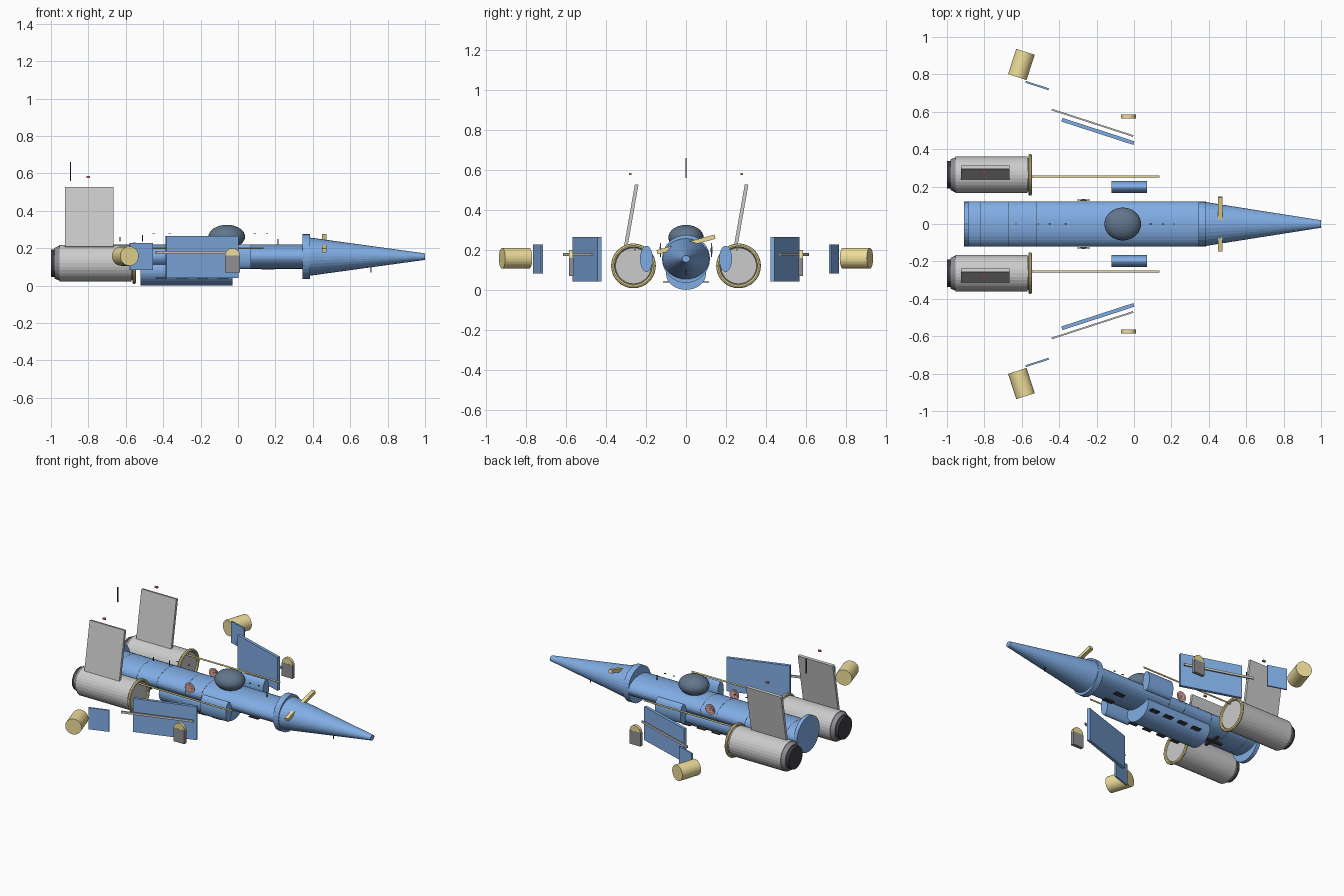
import bpy, math
from mathutils import Matrix, Vector

if "Cube" in bpy.data.objects:
    bpy.data.objects.remove(bpy.data.objects["Cube"])

def mat(name, r, g, b):
    m = bpy.data.materials.new(name)
    m.diffuse_color = (r, g, b, 1)
    m.use_nodes = True
    m.node_tree.nodes["Principled BSDF"].inputs["Base Color"].default_value = m.diffuse_color
    return m

BLUE = mat("blue_paint", 0.22, 0.42, 0.78)
GOLD = mat("brass", 0.85, 0.72, 0.32)
GLASS = mat("dark_glass", 0.12, 0.18, 0.26)
DARK = mat("black_metal", 0.05, 0.05, 0.06)
RED = mat("red_marking", 0.75, 0.2, 0.18)
STEEL = mat("dark_steel", 0.28, 0.28, 0.3)

def finish(name, m, loc, rot=(0, 0, 0), scale=(1, 1, 1)):
    o = bpy.context.object
    o.name = name
    o.location, o.rotation_euler, o.scale = loc, rot, scale
    if m:
        o.data.materials.append(m)
    return o

def box(name, loc, size, m=None, rot=(0, 0, 0)):
    bpy.ops.mesh.primitive_cube_add(size=1)
    return finish(name, m, loc, rot, size)

def tube(name, x0, x1, y, z, r0, r1, m=None, flat=(1, 1), sides=32):
    """Cylinder or cone along x; flat = (y, z) radius factors."""
    bpy.ops.mesh.primitive_cone_add(vertices=sides, radius1=r0, radius2=r1, depth=x1 - x0)
    o = bpy.context.object
    o.data.transform(Matrix.Rotation(math.pi / 2, 4, 'Y'))
    return finish(name, m, ((x0 + x1) / 2, y, z), scale=(1, flat[0], flat[1]))

def disc(name, loc, r, depth, m=None, rz=0, sides=32):
    """Cylinder along y, turned about z."""
    bpy.ops.mesh.primitive_cylinder_add(vertices=sides, radius=r, depth=depth)
    bpy.context.object.data.transform(Matrix.Rotation(math.pi / 2, 4, 'X'))
    return finish(name, m, loc, (0, 0, rz))

# Fuselage: flattened body, round end plate and collar, nose cone
ZC = 0.155
FLAT = (1, 0.54)
tube("fuselage", -0.9, 0.36, 0, ZC, 0.12, 0.12, BLUE, FLAT)
tube("rear_plate", -0.91, -0.885, 0, ZC, 0.12, 0.12, BLUE)
tube("nose_collar", 0.345, 0.385, 0, ZC, 0.12, 0.12, BLUE)
tube("nose_cone", 0.385, 1.0, 0, ZC, 0.117, 0.02, BLUE, (1, 0.87))
for x in (-0.82, -0.67, -0.52, -0.31, -0.19):
    tube("panel_line", x - 0.001, x + 0.001, 0, ZC, 0.1207, 0.1207, DARK, FLAT)

# Belly pod with dark panels either side and tail hook
tube("belly_pod", -0.52, -0.03, 0, 0.08, 0.1, 0.1, BLUE, (1, 0.8))
for s in (-1, 1):
    for x in (-0.08, -0.19, -0.30, -0.41):
        box("belly_panel", (x, s * 0.097, 0.04), (0.06, 0.036, 0.006), DARK)
    box("nose_panel", (0.16, s * 0.05, 0.088), (0.07, 0.03, 0.006), DARK)
box("tail_hook", (-0.62, 0, 0.075), (0.15, 0.02, 0.012), DARK)
box("tail_hook_crossbar", (-0.62, 0, 0.075), (0.02, 0.12, 0.012), DARK)

# Canopy
bpy.ops.mesh.primitive_uv_sphere_add(segments=32, ring_count=16, radius=1)
finish("canopy", GLASS, (-0.06, 0, 0.262), scale=(0.098, 0.088, 0.063))

# Tilted brass bar through the nose
box("nose_bar", (0.462, 0, 0.227), (0.025, 0.3, 0.022), GOLD, (math.radians(15), 0, 0))

SWEEP = math.radians(18)
for s in (-1, 1):
    a = -s * SWEEP
    # Engine, intake ring and nozzle
    y, z = s * 0.263, 0.12
    tube("engine", -0.955, -0.57, y, z, 0.098, 0.098)
    tube("engine_face", -0.57, -0.555, y, z, 0.09, 0.09)
    bpy.ops.mesh.primitive_torus_add(major_radius=0.102, minor_radius=0.01,
                                     major_segments=32, minor_segments=8)
    finish("engine_ring", GOLD, (-0.555, y, z), (0, math.pi / 2, 0))
    tube("nozzle_ring", -0.98, -0.955, y, z, 0.082, 0.094, STEEL)
    tube("nozzle", -1.0, -0.975, y, z, 0.074, 0.074, DARK)
    # Tail fin (both lean the same way) and its light
    box("tail_fin", (-0.795, s * 0.275, 0.367), (0.26, 0.018, 0.325), None,
        (math.radians(-10), 0, 0))
    box("fin_light", (-0.8, s * 0.278, 0.58), (0.02, 0.012, 0.01), RED)
    # Upright wing panels and rail
    box("wing_panel", (-0.193, s * 0.495, 0.153), (0.405, 0.02, 0.225), BLUE, (0, 0, a))
    box("wing_rail", (-0.222, s * 0.541, 0.177), (0.458, 0.009, 0.014), None, (0, 0, a))
    box("wing_tip_panel", (-0.517, s * 0.74, 0.155), (0.13, 0.01, 0.145), BLUE, (0, 0, a))
    disc("wing_tip_pod", (-0.602, s * 0.853, 0.158), 0.052, 0.142, GOLD, a)
    # Round-topped pylon
    box("pylon", (-0.03, s * 0.575, 0.115), (0.08, 0.022, 0.09), STEEL)
    disc("pylon_cap", (-0.03, s * 0.575, 0.16), 0.04, 0.02, GOLD)
    # Side intake and long gun barrel
    tube("side_intake", -0.12, 0.07, s * 0.198, ZC, 0.032, 0.032, BLUE, (1, 2.05))
    tube("gun_barrel", -0.57, 0.135, s * 0.254, 0.2, 0.005, 0.005, GOLD, sides=12)
    # Round markings
    disc("marking_outer", (-0.27, s * 0.128, 0.2), 0.035, 0.004)
    disc("marking_ring", (-0.27, s * 0.128, 0.2), 0.028, 0.006, RED)
    disc("marking_inner", (-0.27, s * 0.128, 0.2), 0.018, 0.008)
    disc("marking_dot", (-0.27, s * 0.128, 0.2), 0.010, 0.010, RED)

# Thin aerials: x, bottom z, top z
for x, z0, z1 in ((-0.895, 0.56, 0.66), (-0.63, 0.235, 0.26), (-0.51, 0.235, 0.27),
                  (0.215, 0.2, 0.25), (0.71, 0.07, 0.12)):
    box("aerial", (x, 0, (z0 + z1) / 2), (0.005, 0.005, z1 - z0), DARK)

# Small studs above the spine
for x in (-0.45, -0.365, 0.09, 0.155):
    box("spine_stud", (x, 0, 0.278), (0.012, 0.006, 0.004), DARK)
